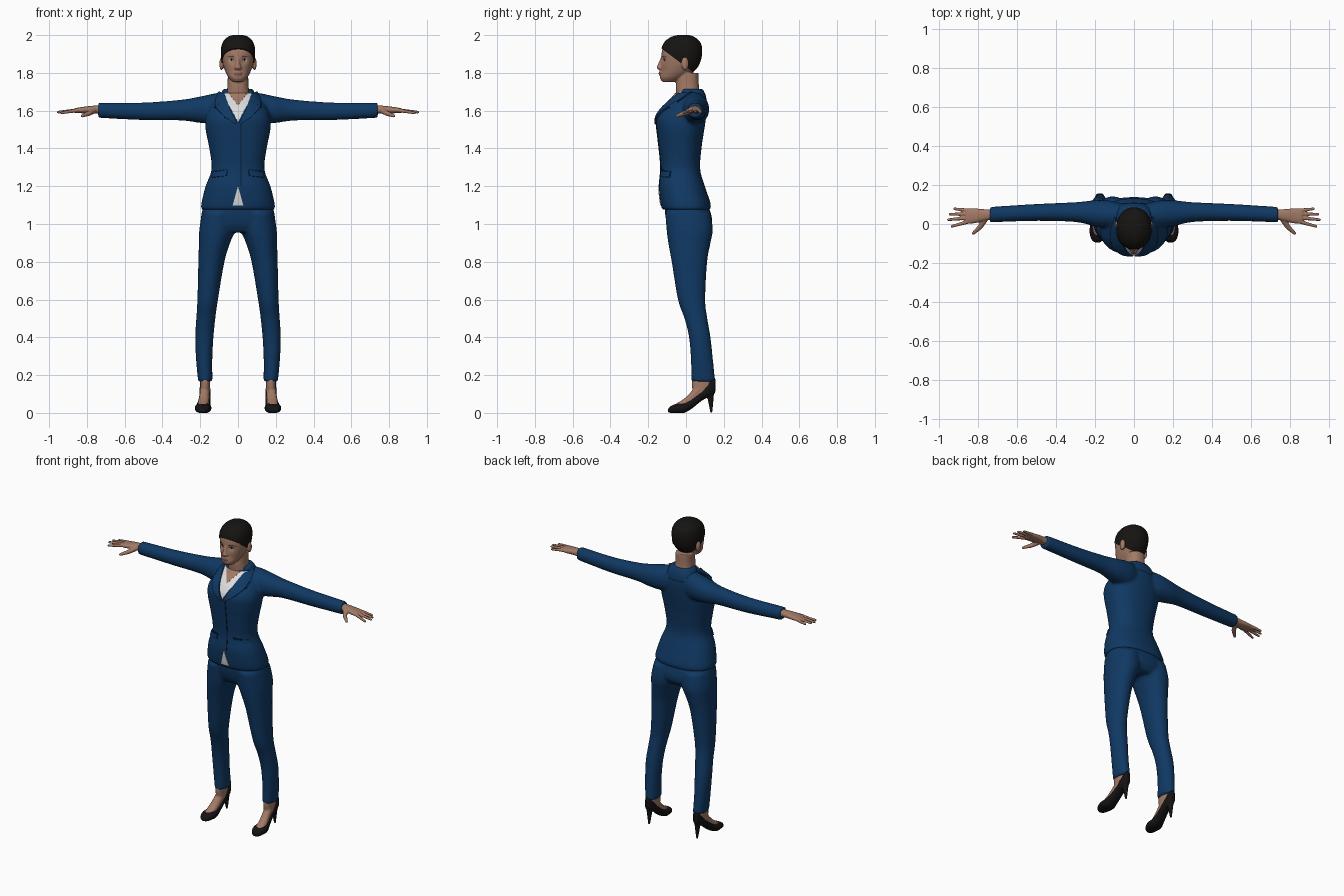
import bpy, bmesh, math
from mathutils import Vector, Matrix
from mathutils.bvhtree import BVHTree

cube = bpy.data.objects.get("Cube")
if cube:
    bpy.data.objects.remove(cube)


def material(name, r, g, b):
    m = bpy.data.materials.new(name)
    m.use_nodes = True
    m.diffuse_color = (r, g, b, 1)
    shader = m.node_tree.nodes["Principled BSDF"]
    shader.inputs["Base Color"].default_value = (r, g, b, 1)
    shader.inputs["Roughness"].default_value = 0.8
    return m


navy = material("navy cloth", 0.005, 0.04, 0.125)
seam = material("dark seam", 0.002, 0.012, 0.035)
skin = material("skin", 0.36, 0.19, 0.13)
lip = material("lip", 0.26, 0.11, 0.085)
white = material("white shirt", 0.72, 0.72, 0.72)
black = material("black hair", 0.008, 0.007, 0.006)
leather = material("black leather", 0.007, 0.006, 0.006)
SIDES = (("left", 1), ("right", -1))


def loft(bm, axis, rings, side=1, power=2.3, sides=32, steps=4):
    """Closed skin over rings (position, low u, high u, low v, high v)."""
    rings = [Vector(r) for r in rings]
    dense = []
    for k in range(len(rings) - 1):
        a, b, c, d = (rings[min(max(k + j, 0), len(rings) - 1)] for j in (-1, 0, 1, 2))
        for s in range(steps):
            t = s / steps
            dense.append(b + (c - a) * (t / 2) + (a - b * 2.5 + c * 2 - d / 2) * t ** 2
                         + (b * 1.5 - a / 2 - c * 1.5 + d / 2) * t ** 3)
    dense.append(rings[-1])
    loops = []
    for pos, u0, u1, v0, v1 in dense:
        loop = []
        for i in range(sides):
            ang = math.tau * i / sides
            cs, sn = math.cos(ang), math.sin(ang)
            co = [(u0 + u1) / 2 + (u1 - u0) / 2 * math.copysign(abs(cs) ** (2 / power), cs),
                  (v0 + v1) / 2 + (v1 - v0) / 2 * math.copysign(abs(sn) ** (2 / power), sn)]
            co.insert("xyz".index(axis), pos)
            co[0] *= side
            loop.append(bm.verts.new(co))
        loops.append(loop)
    for lo, hi in zip(loops, loops[1:]):
        for i in range(sides):
            j = (i + 1) % sides
            bm.faces.new((lo[i], lo[j], hi[j], hi[i]))
    bm.faces.new(loops[0])
    bm.faces.new(loops[-1])


def limb(bm, start, end, r0, r1):
    """Tapered rod with a rounded tip."""
    p, q = Vector(start), Vector(end)
    turn = (q - p).to_track_quat("Z", "Y").to_matrix().to_4x4()
    bmesh.ops.create_cone(bm, cap_ends=True, segments=16, radius1=r0, radius2=r1,
                          depth=(q - p).length, matrix=Matrix.Translation((p + q) / 2) @ turn)
    bmesh.ops.create_uvsphere(bm, u_segments=16, v_segments=8, radius=r1,
                              matrix=Matrix.Translation(q))


def finish(name, bm, mat, voxel=0, smooth=0, thick=0):
    """Make the object, fuse its pieces and shade it smooth."""
    bmesh.ops.recalc_face_normals(bm, faces=bm.faces)
    me = bpy.data.meshes.new(name)
    bm.to_mesh(me)
    bm.free()
    ob = bpy.data.objects.new(name, me)
    bpy.context.collection.objects.link(ob)
    if voxel:
        fuse = ob.modifiers.new("fuse", "REMESH")
        fuse.mode, fuse.voxel_size = "VOXEL", voxel
    if smooth:
        soft = ob.modifiers.new("soften", "SMOOTH")
        soft.factor, soft.iterations = 0.5, smooth
    if thick:
        plate = ob.modifiers.new("plate", "SOLIDIFY")
        plate.thickness, plate.offset = thick, 0
    graph = bpy.context.evaluated_depsgraph_get()
    ob.data = bpy.data.meshes.new_from_object(ob.evaluated_get(graph))
    ob.modifiers.clear()
    ob.data.materials.clear()
    ob.data.materials.append(mat)
    if not thick:
        ob.data.polygons.foreach_set("use_smooth", [True] * len(ob.data.polygons))
    return ob


def drape(name, outline, target, mat, thick, side=1, cuts=7):
    """Lay a flat (x, z) outline over the front of a target."""
    me = target.data
    tree = BVHTree.FromPolygons([v.co for v in me.vertices], [p.vertices[:] for p in me.polygons])
    bm = bmesh.new()
    bm.faces.new([bm.verts.new((x * side, 0, z)) for x, z in outline])
    bmesh.ops.triangulate(bm, faces=bm.faces)
    bmesh.ops.subdivide_edges(bm, edges=bm.edges, cuts=cuts, use_grid_fill=True)
    for v in bm.verts:
        hit = tree.ray_cast(Vector((v.co.x, -1, v.co.z)), Vector((0, 1, 0)))[0]
        v.co = hit or tree.find_nearest(Vector((v.co.x, -0.05, v.co.z)))[0]
    return finish(name, bm, mat, thick=thick)


def oval(cx, cz, rx, rz, n=14):
    return [(cx + rx * math.cos(math.tau * i / n), cz + rz * math.sin(math.tau * i / n))
            for i in range(n)]


def even(rings):
    """Rings given by half width, mirrored about the middle."""
    return [(z, -w, w, f, b) for z, w, f, b in rings]


# Jacket: body and sleeves fused
bm = bmesh.new()
loft(bm, "z", even([(1.075, .196, -.125, .13), (1.11, .194, -.135, .13), (1.2, .172, -.143, .1),
                    (1.29, .14, -.134, .075), (1.4, .152, -.143, .082), (1.5, .172, -.155, .097),
                    (1.56, .172, -.158, .106), (1.61, .155, -.13, .11), (1.66, .12, -.08, .105),
                    (1.695, .085, -.05, .09)]))
for _, s in SIDES:
    loft(bm, "x", [(.05, -.02, .1, 1.53, 1.7), (.12, -.02, .12, 1.53, 1.692),
                   (.2, -.012, .122, 1.535, 1.675), (.3, .01, .112, 1.548, 1.658),
                   (.5, .016, .103, 1.55, 1.643), (.74, .008, .088, 1.562, 1.642)], s, 2.1)
jacket = finish("jacket", bm, navy, .009, 5)

bm = bmesh.new()
loft(bm, "z", even([(1.64, .115, -.03, .11), (1.68, .098, -.035, .105), (1.715, .077, -.03, .088)]))
finish("collar", bm, navy, .006, 2)

# Shirt, open neckline, lapels and jacket details
drape("shirt_front", [(0, 1.54), (.085, 1.69), (-.085, 1.69)], jacket, white, .008)
drape("shirt_tail", [(0, 1.2), (.028, 1.1), (-.028, 1.1)], jacket, white, .008)
drape("neck_opening", [(0, 1.625), (.05, 1.69), (-.05, 1.69)], jacket, skin, .0095)
drape("front_seam", [(.012, 1.2), (.018, 1.2), (.018, 1.53), (.012, 1.53)], jacket, seam, .006)
for word, s in SIDES:
    drape(word + "_lapel", [(.004, 1.535), (.04, 1.6), (.07, 1.685), (.1, 1.695), (.118, 1.65),
                            (.098, 1.63), (.118, 1.615), (.07, 1.565), (.016, 1.53)],
          jacket, navy, .018, s)
    drape(word + "_pocket_flap", [(.055, 1.285), (.13, 1.275), (.135, 1.245), (.06, 1.255)],
          jacket, navy, .014, s)
    drape(word + "_pocket_seam", [(.055, 1.287), (.13, 1.277), (.13, 1.281), (.055, 1.291)],
          jacket, seam, .009, s)

# Trousers: hips and legs fused
bm = bmesh.new()
loft(bm, "z", even([(.955, .15, -.075, .11), (1.0, .195, -.1, .138), (1.07, .19, -.112, .128),
                    (1.15, .16, -.11, .09)]))
for _, s in SIDES:
    loft(bm, "z", [(.165, .135, .211, .028, .155), (.28, .136, .222, .026, .143),
                   (.4, .13, .227, .016, .13), (.5, .12, .221, -.008, .113),
                   (.6, .106, .215, -.043, .102), (.8, .072, .21, -.076, .112),
                   (.9, .042, .207, -.094, .13), (.97, .015, .205, -.103, .142),
                   (1.06, .01, .19, -.11, .13)], s, 2.1)
finish("trousers", bm, navy, .009, 4)

# Hands, feet and shoes
for word, s in SIDES:
    bm = bmesh.new()
    loft(bm, "x", [(.72, .025, .075, 1.582, 1.628), (.77, .016, .076, 1.586, 1.626),
                   (.82, .004, .08, 1.586, 1.62), (.865, .002, .078, 1.588, 1.613)], s)
    for base, tip_x, tip_y, tip_z in ((.012, .935, -.012, 1.588), (.032, .953, .022, 1.592),
                                      (.052, .945, .05, 1.594), (.069, .922, .078, 1.592)):
        limb(bm, (.85 * s, base, 1.602), (tip_x * s, tip_y, tip_z), .0105, .007)
    limb(bm, (.765 * s, .025, 1.6), (.79 * s, -.015, 1.585), .016, .013)
    limb(bm, (.79 * s, -.015, 1.585), (.825 * s, -.048, 1.572), .013, .008)
    finish(word + "_hand", bm, skin, .0035, 3)

    bm = bmesh.new()
    loft(bm, "y", [(-.06, .162, .212, .015, .045), (-.01, .154, .213, .015, .075),
                   (.03, .152, .206, .03, .115), (.07, .15, .2, .07, .16),
                   (.12, .155, .195, .11, .18)], s)
    loft(bm, "z", [(.09, .15, .2, .04, .12), (.16, .148, .2, .03, .13), (.25, .145, .2, .04, .13)], s)
    finish(word + "_foot", bm, skin, .005, 3)

    bm = bmesh.new()
    loft(bm, "y", [(-.095, .176, .2, .004, .02), (-.08, .156, .218, 0, .036),
                   (-.045, .142, .228, 0, .05), (-.01, .142, .226, 0, .054),
                   (.03, .146, .214, .022, .075), (.08, .145, .205, .062, .115),
                   (.12, .146, .204, .085, .155), (.15, .155, .195, .1, .185),
                   (.157, .168, .182, .125, .17)], s, 2.5)
    limb(bm, (.175 * s, .128, .12), (.175 * s, .134, .006), .022, .006)
    finish(word + "_shoe", bm, leather, .004, 2)


# Head: skull, neck, nose and ears fused
def skull(bm, grow=0):
    rings = [(1.752, .028, -.125, -.06), (1.775, .05, -.138, -.01), (1.81, .068, -.132, .04),
             (1.85, .08, -.132, .068), (1.9, .086, -.13, .08), (1.94, .082, -.12, .078),
             (1.97, .067, -.098, .06), (1.99, .04, -.062, .03), (1.996, .012, -.03, 0)]
    loft(bm, "z", even([(z + grow * (z > 1.9), w + grow, f - grow, b + grow)
                        for z, w, f, b in rings]), power=2.15)


bm = bmesh.new()
skull(bm)
loft(bm, "z", even([(1.6, .075, -.06, .08), (1.68, .064, -.052, .075), (1.73, .056, -.054, .068),
                    (1.8, .054, -.05, .066)]))
loft(bm, "z", even([(1.815, .012, -.14, -.11), (1.826, .019, -.156, -.11),
                    (1.845, .012, -.149, -.11), (1.885, .008, -.132, -.11)]))
loft(bm, "z", even([(1.783, .015, -.139, -.1), (1.796, .023, -.144, -.1),
                    (1.81, .015, -.139, -.1)]))
for _, s in SIDES:
    ear = Matrix.Translation((.087 * s, -.005, 1.848)) @ Matrix.Diagonal((.012, .02, .035, 1))
    bmesh.ops.create_uvsphere(bm, u_segments=16, v_segments=10, radius=1, matrix=ear)
head = finish("head", bm, skin, .0045, 4)
for v in head.data.vertices:
    if v.co.y < -.05:
        near = (abs(v.co.x) - .034) ** 2 + (v.co.z - 1.868) ** 2
        v.co.y += .009 * math.exp(-near / .0003)

# Face details
drape("mouth", oval(0, 1.796, .022, .007), head, lip, .003)
for word, s in SIDES:
    drape(word + "_eye", oval(.034, 1.868, .014, .005), head, white, .002, s, 3)
    drape(word + "_iris", oval(.034, 1.868, .006, .005), head, black, .004, s, 2)
    drape(word + "_eyelid", [(.018, 1.87), (.034, 1.876), (.05, 1.87), (.034, 1.872)],
          head, seam, .004, s, 3)
    drape(word + "_eyebrow", [(.016, 1.884), (.04, 1.891), (.058, 1.885), (.04, 1.888)],
          head, black, .003, s, 3)

# Hair: a close cap trimmed along a slanted hairline
bm = bmesh.new()
skull(bm, .005)
bmesh.ops.bisect_plane(bm, geom=bm.verts[:] + bm.edges[:] + bm.faces[:], dist=1e-5,
                       plane_co=(0, -.12, 1.922), plane_no=(0, .6, .8), clear_inner=True)
bmesh.ops.holes_fill(bm, edges=[e for e in bm.edges if e.is_boundary])
hair = finish("hair", bm, black)
bpy.context.view_layer.objects.active = hair
hair.select_set(True)
bpy.ops.object.shade_smooth_by_angle(angle=math.radians(50))
hair.select_set(False)
